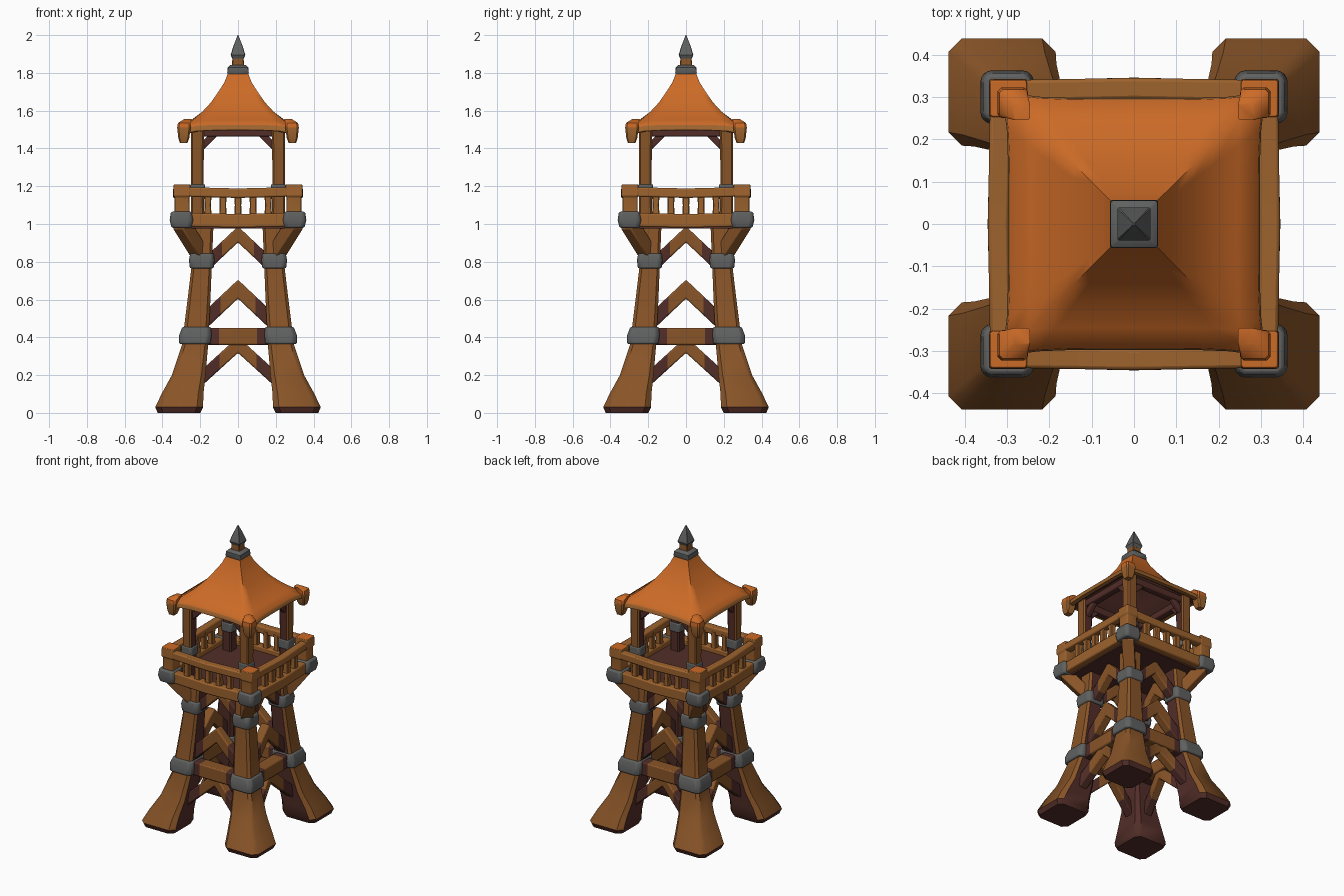
import bpy
import bmesh
from math import radians
from mathutils import Vector, Matrix

cube = bpy.data.objects.get("Cube")
if cube:
    bpy.data.objects.remove(cube, do_unlink=True)


def material(name, rgb):
    m = bpy.data.materials.new(name)
    m.use_nodes = True
    m.diffuse_color = (*rgb, 1)
    m.node_tree.nodes["Principled BSDF"].inputs["Base Color"].default_value = (*rgb, 1)
    return m


ROOF = material("orange roof", (0.60, 0.145, 0.020))
WOOD = material("brown wood", (0.25, 0.090, 0.021))
LIGHT = material("light wood", (0.34, 0.125, 0.027))
DARK = material("dark red wood", (0.085, 0.027, 0.021))
IRON = material("grey iron", (0.115, 0.120, 0.116))

SIDES = ["front", "left", "back", "right"]
CORNERS = ["front_left", "back_left", "back_right", "front_right"]


def skin(name, rings, mats, rule=None, turn=0, bevel=0.0, angle=40):
    """Join cross-section rings into a closed solid, turned in quarter steps."""
    bm = bmesh.new()
    loops = [[bm.verts.new(p) for p in ring] for ring in rings]
    n = len(loops[0])
    owner = {}
    for r, (a, b) in enumerate(zip(loops, loops[1:])):
        for i in range(n):
            j = (i + 1) % n
            owner[bm.faces.new((a[i], a[j], b[j], b[i]))] = r
    owner[bm.faces.new(loops[0])] = -1
    owner[bm.faces.new(loops[-1])] = len(rings)
    bmesh.ops.recalc_face_normals(bm, faces=bm.faces[:])
    if rule:
        for f, r in owner.items():
            f.material_index = rule(r, f.calc_center_median(), f.normal)
    bm.transform(Matrix.Rotation(radians(90 * turn), 4, "Z"))
    mesh = bpy.data.meshes.new(name)
    bm.to_mesh(mesh)
    bm.free()
    for m in mats:
        mesh.materials.append(m)
    mesh.shade_smooth()
    mesh.set_sharp_from_angle(angle=radians(angle))
    ob = bpy.data.objects.new(name, mesh)
    bpy.context.collection.objects.link(ob)
    if bevel:
        mod = ob.modifiers.new("worn edges", "BEVEL")
        mod.width = bevel
        mod.segments = 2
        mod.limit_method = "ANGLE"
    return ob


def octa(cx, cy, z, h, cut=0.25):
    """Horizontal square with cut corners."""
    c = h * (1 - cut)
    pts = [(c, -h), (h, -c), (h, c), (c, h), (-c, h), (-h, c), (-h, -c), (-c, -h)]
    return [Vector((cx + x, cy + y, z)) for x, y in pts]


def pillar(name, levels, mats, rule=None, turn=0, bevel=0.0, cut=0.25):
    """Upright corner part: levels hold z, inner edge and outer edge."""
    rings = [octa((a + b) / 2, -(a + b) / 2, z, (b - a) / 2, cut) for z, a, b in levels]
    return skin(name, rings, mats, rule, turn, bevel)


def span(name, stations, depth, height, mats, rule=None, turn=0, bevel=0.008):
    """Part running along a side: stations hold x, y and z of its middle line."""
    d, h = depth / 2, height / 2
    rings = [[Vector((x, y + s * d, z + t * h)) for s, t in ((-1, -1), (1, -1), (1, 1), (-1, 1))]
             for x, y, z in stations]
    return skin(name, rings, mats, rule, turn, bevel)


def strut(name, p, q, width, mats, turn=0):
    """Square timber between two points."""
    p, q = Vector(p), Vector(q)
    rot = (q - p).to_track_quat("Z", "Y")
    w = width / 2
    rings = [[end + rot @ Vector((s * w, t * w, 0)) for s, t in ((-1, -1), (1, -1), (1, 1), (-1, 1))]
             for end in (p, q)]
    return skin(name, rings, mats, None, turn, 0.007)


# Corner parts: flared legs, iron bands, brackets, posts
LEG = [(0, 0.20, 0.425), (0.03, 0.185, 0.438), (0.10, 0.183, 0.405), (0.20, 0.172, 0.35),
       (0.36, 0.158, 0.297), (0.60, 0.146, 0.267), (0.80, 0.138, 0.243), (0.99, 0.13, 0.235)]


def leg_rule(r, c, n):
    inward = n.x - n.y < -0.8
    return 1 if inward or r <= 0 else 0


for k, corner in enumerate(CORNERS):
    pillar(corner + "_leg", LEG, [WOOD, DARK], leg_rule, k)
    pillar(corner + "_lower_band", [(0.365, 0.145, 0.312), (0.41, 0.14, 0.312), (0.455, 0.143, 0.295)],
           [IRON], None, k, 0.008)
    pillar(corner + "_upper_band", [(0.765, 0.128, 0.255), (0.81, 0.125, 0.26), (0.845, 0.128, 0.252)],
           [IRON], None, k, 0.008)
    strut(corner + "_bracket", (0.20, -0.20, 0.84), (0.30, -0.30, 1.0), 0.075, [WOOD], k)
    pillar(corner + "_platform_band", [(0.98, 0.245, 0.352), (1.02, 0.237, 0.362), (1.065, 0.245, 0.355)],
           [IRON], None, k, 0.008)
    pillar(corner + "_railing_post", [(1.03, 0.257, 0.335), (1.14, 0.257, 0.335), (1.15, 0.25, 0.343),
                                      (1.21, 0.253, 0.34)],
           [LIGHT, ROOF], lambda r, c, n: int(n.z > 0.7), k, 0.006, 0.12)
    pillar(corner + "_roof_post", [(1.0, 0.18, 0.25), (1.25, 0.182, 0.248), (1.51, 0.18, 0.25)],
           [WOOD, DARK], lambda r, c, n: int(n.x - n.y < -0.8), k)
    pillar(corner + "_roof_post_band", [(1.15, 0.172, 0.256), (1.21, 0.174, 0.254)], [IRON], None, k, 0.006)
    # Drooping end of each roof ridge
    pillar(corner + "_roof_tip", [(1.43, 0.268, 0.308), (1.455, 0.258, 0.316), (1.51, 0.25, 0.322),
                                  (1.535, 0.252, 0.318), (1.555, 0.245, 0.285)],
           [LIGHT, ROOF], lambda r, c, n: int(r >= 2), k)


# Side parts: cross timbers, railings, roof beams
def end_rule(limit):
    return lambda r, c, n: 1 if abs(c.x) > limit else 0


def chevron(name, top, foot_x, foot_z, y_top, y_foot, height, split, turn):
    pts = []
    for t in (-1, -split, 0, split, 1):
        a = abs(t)
        pts.append((t * foot_x, y_top + (y_foot - y_top) * a, top + (foot_z - top) * a))
    span(name, pts, 0.06, height, [WOOD, DARK], end_rule(foot_x * split), turn)


for k, side in enumerate(SIDES):
    chevron(side + "_lower_brace", 0.36, 0.22, 0.16, -0.225, -0.27, 0.085, 0.45, k)
    chevron(side + "_middle_brace", 0.655, 0.17, 0.495, -0.205, -0.215, 0.10, 0.55, k)
    chevron(side + "_upper_brace", 0.945, 0.17, 0.785, -0.185, -0.19, 0.085, 0.5, k)
    span(side + "_cross_beam", [(-0.18, -0.225, 0.405), (-0.1, -0.228, 0.405), (0.1, -0.228, 0.405),
                                (0.18, -0.225, 0.405)], 0.085, 0.09, [WOOD, DARK], end_rule(0.1), k)
    span(side + "_platform_beam", [(-0.26, -0.312, 1.022), (0, -0.318, 1.017), (0.26, -0.312, 1.022)],
         0.055, 0.072, [LIGHT], None, k)
    span(side + "_handrail", [(-0.27, -0.315, 1.17), (0, -0.32, 1.163), (0.27, -0.315, 1.17)],
         0.05, 0.05, [LIGHT], None, k)
    for i in range(-2, 3):
        x = i * 0.08
        skin(f"{side}_baluster_{i + 3}", [octa(x, -0.312, z, h) for z, h in
                                          ((1.04, 0.02), (1.10, 0.017), (1.16, 0.02))], [LIGHT], None, k)
    span(side + "_roof_beam", [(-0.24, -0.215, 1.485), (0.24, -0.215, 1.485)], 0.05, 0.045, [DARK], None, k)
    for s, label in ((-1, "first"), (1, "second")):
        strut(f"{side}_{label}_roof_brace", (s * 0.195, -0.215, 1.405), (s * 0.115, -0.215, 1.485),
              0.036, [DARK], k)

# Platform floor
skin("platform_floor", [octa(0, 0, z, 0.30, 0.08) for z in (0.975, 1.02)], [DARK])


# Swept square roof, with the inside following the outside
def roof_ring(h, z, droop, n=8):
    ring = []
    for k in range(4):
        turn = Matrix.Rotation(radians(90 * k), 3, "Z")
        for i in range(n):
            u = -1 + 2 * i / n
            corner = abs(u) ** 5
            out = h * (1 + droop * corner)
            ring.append(turn @ Vector((u * out, -out, z - droop * corner * 0.5)))
    return ring


PROFILE = [(0.052, 1.80, 0), (0.072, 1.75, 0), (0.104, 1.70, 0), (0.142, 1.645, 0), (0.188, 1.595, 0),
           (0.245, 1.552, 0.02), (0.293, 1.525, 0.05), (0.297, 1.497, 0.05), (0.272, 1.495, 0.04),
           (0.23, 1.525, 0), (0.165, 1.58, 0), (0.04, 1.74, 0)]
skin("roof", [roof_ring(*p) for p in PROFILE], [ROOF, LIGHT, DARK],
     lambda r, c, n: 0 if r < 6 else 1 if r < 8 else 2, angle=66)

# Finial: iron collar, wooden neck and iron spike
skin("finial_collar", [octa(0, 0, z, h, 0.08) for z, h in
                       ((1.785, 0.05), (1.80, 0.057), (1.828, 0.055), (1.842, 0.04))], [IRON])
skin("finial_neck", [octa(0, 0, z, h, 0.12) for z, h in ((1.83, 0.033), (1.885, 0.029))], [WOOD])
skin("finial_spike", [octa(0, 0, z, h, 0.08) for z, h in
                      ((1.875, 0.03), (1.895, 0.039), (1.94, 0.025), (2.0, 0.002))], [IRON])
